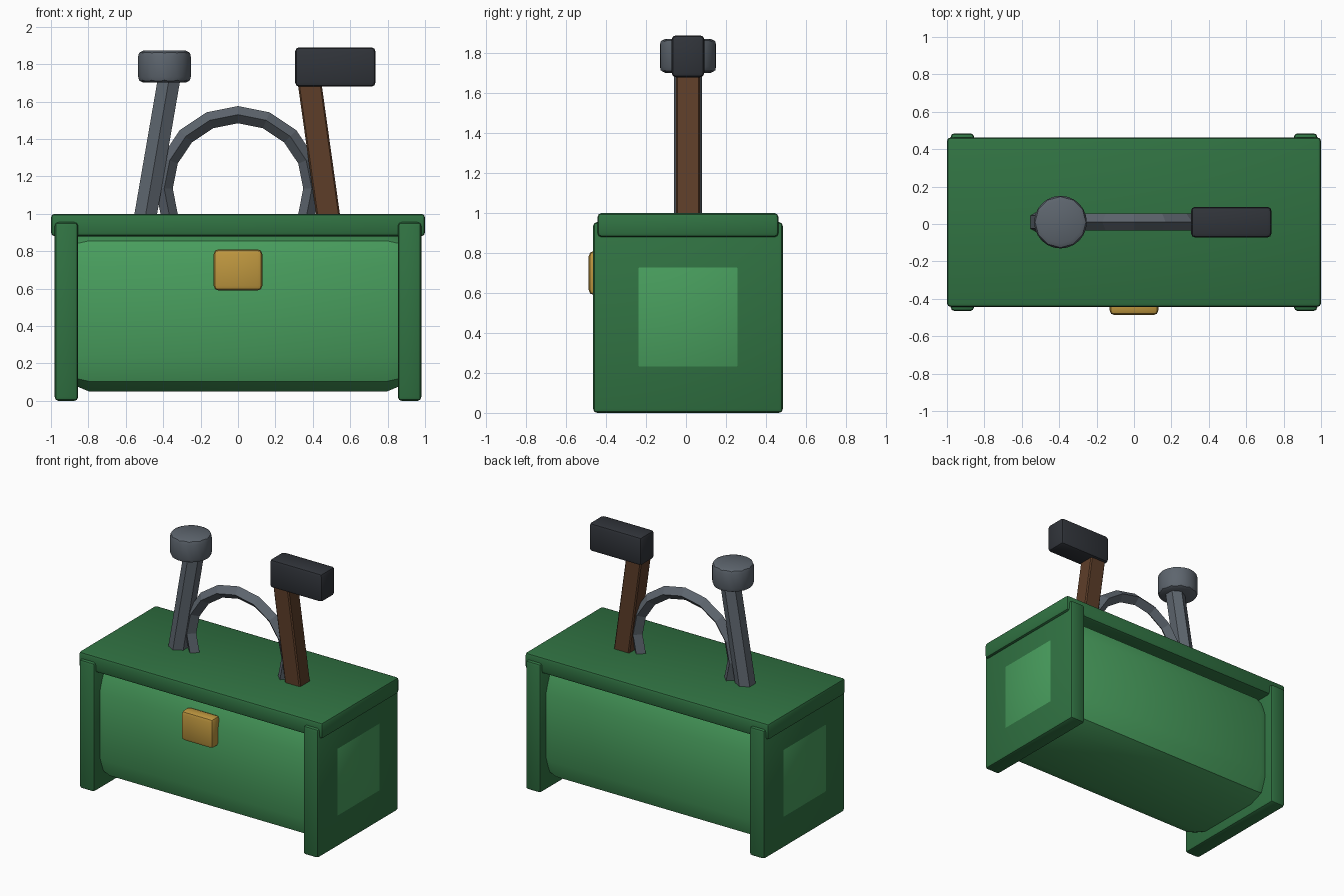
import bpy, bmesh
from math import radians, sin, cos, pi, tan
from mathutils import Matrix, Vector

if "Cube" in bpy.data.objects:
    bpy.data.objects.remove(bpy.data.objects["Cube"])

CY = 0.01  # depth centre shared by the box and tools


def material(name, rgb):
    m = bpy.data.materials.new(name)
    m.diffuse_color = (*rgb, 1)
    m.use_nodes = True
    m.node_tree.nodes["Principled BSDF"].inputs["Base Color"].default_value = m.diffuse_color
    return m


GREEN = material("green", (0.065, 0.34, 0.11))
DARK_GREEN = material("dark_green", (0.03, 0.17, 0.055))
GOLD = material("gold", (0.52, 0.31, 0.05))
STEEL = material("steel", (0.11, 0.13, 0.155))
BLACK = material("black_iron", (0.03, 0.034, 0.042))
WOOD = material("wood", (0.11, 0.048, 0.022))


def finish(name, bm, mat, smooth=True):
    bmesh.ops.recalc_face_normals(bm, faces=bm.faces[:])
    me = bpy.data.meshes.new(name)
    bm.to_mesh(me)
    bm.free()
    if smooth:
        me.shade_smooth()
        me.set_sharp_from_angle(angle=radians(35))
    me.materials.append(mat)
    ob = bpy.data.objects.new(name, me)
    bpy.context.collection.objects.link(ob)
    return ob


def bevel(bm, width, segments=2):
    bmesh.ops.bevel(bm, geom=bm.edges[:], offset=width, offset_type='OFFSET',
                    segments=segments, profile=0.5, affect='EDGES', clamp_overlap=True)


def box(name, x, y, z, mat, width):
    """Bevelled box from (min, max) ranges."""
    bm = bmesh.new()
    bmesh.ops.create_cube(bm, size=1)
    for v in bm.verts:
        v.co = Vector([(a + b) / 2 + c * (b - a) for (a, b), c in zip((x, y, z), v.co)])
    bevel(bm, width)
    return finish(name, bm, mat)


def lean(bm, x_at_lid, z0, z1, degrees):
    """Stand a z-centred shaft through the lid, tilted about y."""
    t = radians(degrees)
    mid = (z0 + z1) / 2
    bm.transform(Matrix.Translation((x_at_lid + (mid - 1) * tan(t), CY, mid))
                 @ Matrix.Rotation(t, 4, 'Y'))


# Chest: heavily bevelled body, end panels, lid and latch
box("body", (-0.981, 0.981), (CY - 0.43, CY + 0.43), (0.05, 0.91), GREEN, 0.185)
for side, s in (("left", -1), ("right", 1)):
    box(side + "_end_panel", sorted((s * 0.855, s * 0.98)),
        (CY - 0.475, CY + 0.475), (0, 0.955), DARK_GREEN, 0.02)
box("lid", (-1, 1), (CY - 0.453, CY + 0.453), (0.88, 1.0), DARK_GREEN, 0.02)
box("latch", (-0.13, 0.13), (-0.487, -0.39), (0.59, 0.81), GOLD, 0.025)

# Carrying ring: 16-sided, diamond section, lower half hidden in the chest
bm = bmesh.new()
rings = []
for i in range(16):
    a = 2 * pi * i / 16
    rings.append([bm.verts.new(((0.395 + 0.046 * cos(b)) * cos(a), CY + 0.046 * sin(b),
                                1.135 + (0.395 + 0.046 * cos(b)) * sin(a)))
                  for b in (0, pi / 2, pi, 3 * pi / 2)])
for i in range(16):
    p, q = rings[i], rings[(i + 1) % 16]
    for j in range(4):
        k = (j + 1) % 4
        bm.faces.new((p[j], q[j], q[k], p[k]))
finish("carrying_handle", bm, STEEL, smooth=False)

# Steel tool: six-sided leaning shaft with a round head
bm = bmesh.new()
bmesh.ops.create_cone(bm, cap_ends=True, segments=6, radius1=0.069, radius2=0.069, depth=1.1)
lean(bm, -0.493, 0.68, 1.76, 9.8)
finish("steel_tool_shaft", bm, STEEL, smooth=False)

bm = bmesh.new()
bmesh.ops.create_cone(bm, cap_ends=True, segments=12, radius1=0.145, radius2=0.145, depth=0.17)
bevel(bm, 0.03)
bm.transform(Matrix.Translation((-0.393, CY, 1.787)))
finish("steel_tool_head", bm, STEEL)

# Hammer: leaning square wooden shaft with a block head
bm = bmesh.new()
bmesh.ops.create_cube(bm, size=1)
bm.transform(Matrix.Diagonal((0.126, 0.122, 1.1, 1)))
bevel(bm, 0.008, 1)
lean(bm, 0.481, 0.66, 1.76, -8)
finish("hammer_shaft", bm, WOOD)
box("hammer_head", (0.305, 0.735), (CY - 0.082, CY + 0.082), (1.68, 1.89), BLACK, 0.022)
